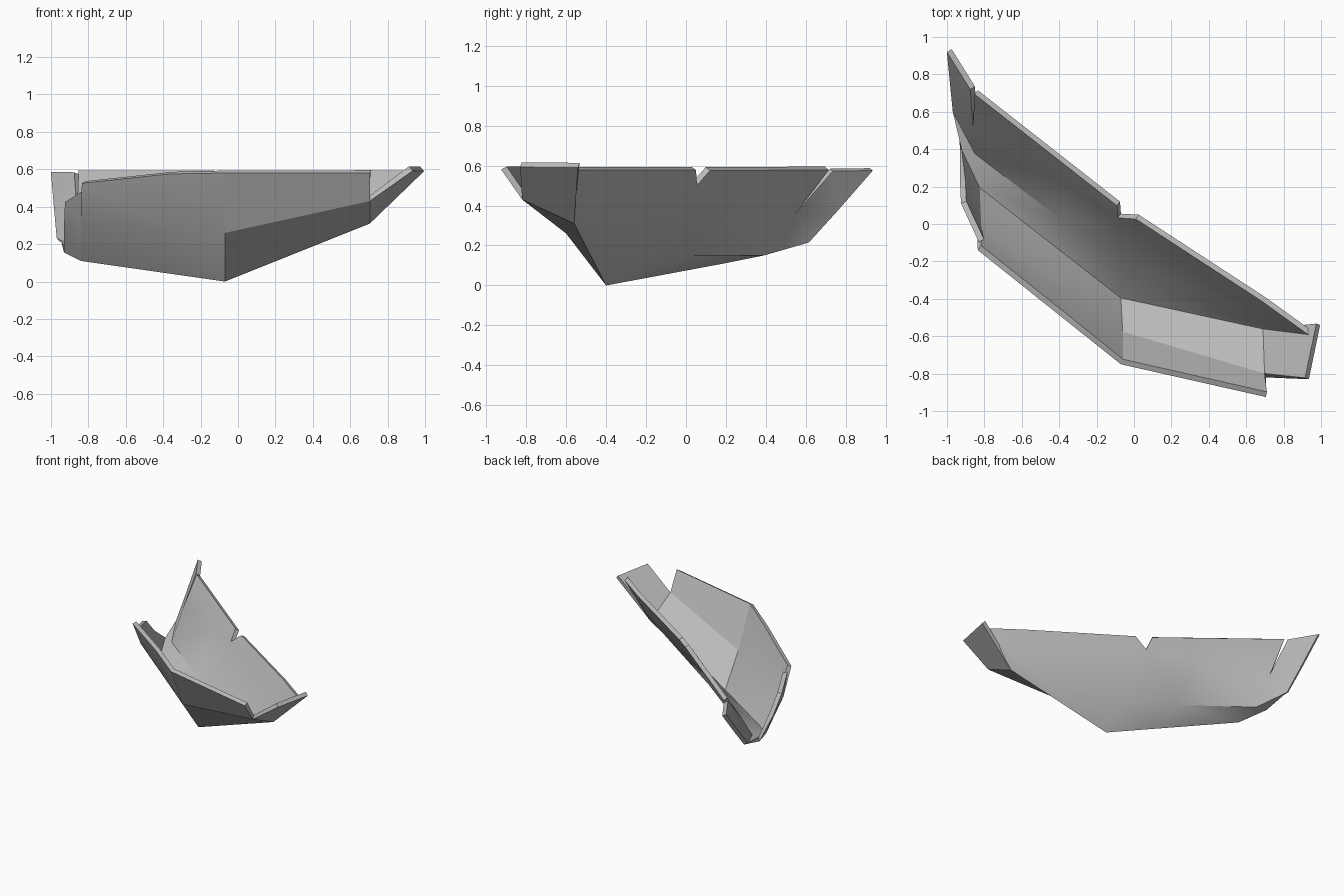
import bpy, bmesh
from mathutils import Vector
from math import radians

cube = bpy.data.objects.get("Cube")
if cube:
    bpy.data.objects.remove(cube, do_unlink=True)

grey = bpy.data.materials.new("Plain grey")
grey.use_nodes = True
colour = (0.5, 0.5, 0.5, 1)
grey.diffuse_color = colour
grey.node_tree.nodes["Principled BSDF"].inputs["Base Color"].default_value = colour


def section(*points):
    return [Vector(p) for p in points]


def blend(a, b, t):
    return [p.lerp(q, t) for p, q in zip(a, b)]


def with_point(sec, index, point):
    copy = list(sec)
    copy[index] = Vector(point)
    return copy


def skin(bm, sections):
    """Bridge neighbouring cross-sections with outward facing quads."""
    rows = [[bm.verts.new(p) for p in sec] for sec in sections]
    for left, right in zip(rows, rows[1:]):
        for i in range(len(left) - 1):
            bm.faces.new((left[i], left[i + 1], right[i + 1], right[i]))


# Cross-sections: near rim, side crease, keel, bilge, notch foot, far rim
end = section((-.925, .11, .425), (-.93, .22, .3), (-.93, .4, .155),
              (-.945, .615, .215), (-.958, .76, .375), (-.975, .935, .575))
left = section((-.835, -.14, .525), (-.84, -.03, .32), (-.84, .19, .11),
               (-.84, .39, .15), (-.84, .54, .35), (-.835, .715, .578))
middle = section((-.07, -.75, .58), (-.07, -.6, .26), (-.07, -.4, 0),
                 (-.07, -.19, .15), (-.07, .055, .5), (-.075, .12, .575))
right = section((.705, -.925, .58), (.705, -.82, .43), (.705, -.56, .31),
                (.705, -.52, .37), (.705, -.47, .46), (.7, -.39, .578))

bm = bmesh.new()
# Main hull, with a V notch in the far rim at the middle
shoulder = blend(middle, left, .39)
shoulder[0].z = .575
skin(bm, [left, shoulder, middle])
skin(bm, [with_point(middle, 5, (.025, .05, .578)), right])
# Torn left end, stepped down at the near rim and split at the far rim
step = with_point(left, 0, (-.83, -.095, .485))
skin(bm, [end, with_point(step, 5, (-.85, .735, .572))])
# Right end: far side fin and raised flap
tip = Vector((.95, -.57, .578))
skin(bm, [right[2:], [tip] * 4])
skin(bm, [right[1:3], section((.935, -.83, .592), (.995, -.54, .59))])
bmesh.ops.remove_doubles(bm, verts=bm.verts, dist=.001)

mesh = bpy.data.meshes.new("hull_shell")
bm.to_mesh(mesh)
bm.free()
mesh.materials.append(grey)
hull = bpy.data.objects.new("hull_shell", mesh)
bpy.context.collection.objects.link(hull)

# Wall thickness grows inward
wall = hull.modifiers.new("Wall", "SOLIDIFY")
wall.thickness = .032
wall.offset = -1
for obj in bpy.context.selected_objects:
    obj.select_set(False)
hull.select_set(True)
bpy.context.view_layer.objects.active = hull
bpy.ops.object.modifier_apply(modifier=wall.name)
bpy.ops.object.shade_smooth_by_angle(angle=radians(25))
